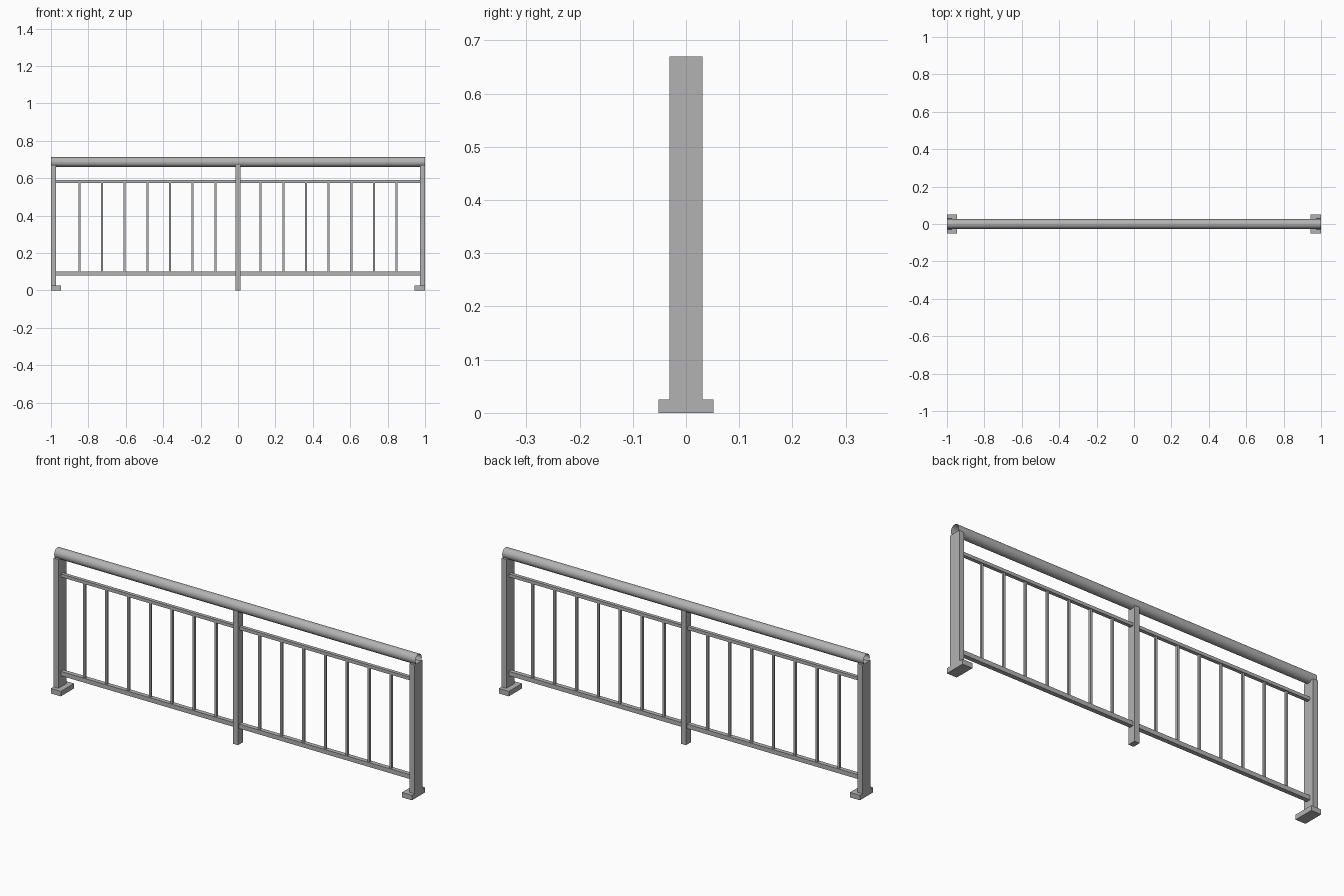
import bpy
import math

cube = bpy.data.objects.get("Cube")
if cube:
    bpy.data.objects.remove(cube, do_unlink=True)

# Single painted metal colour
metal = bpy.data.materials.new("grey_metal")
metal.use_nodes = True
GREY = (0.45, 0.45, 0.45, 1)
metal.diffuse_color = GREY
metal.node_tree.nodes["Principled BSDF"].inputs["Base Color"].default_value = GREY


def box(name, x, y, z):
    """Box given by its (low, high) range on each axis."""
    ranges = (x, y, z)
    bpy.ops.mesh.primitive_cube_add(size=1, location=[(a + b) / 2 for a, b in ranges])
    obj = bpy.context.object
    obj.name = name
    obj.scale = [b - a for a, b in ranges]
    bpy.ops.object.transform_apply(location=False, rotation=False, scale=True)
    obj.data.materials.append(metal)
    return obj


def span(side, inner, outer):
    """Range in x, mirrored to the given side."""
    return tuple(sorted((side * inner, side * outer)))


POST_TOP = 0.67
RAIL_RADIUS = 0.026
LOWER = (0.08, 0.102)
UPPER = (0.573, 0.589)
PICKETS = 7
SPACING = 0.1212

# Handrail: open-ended round tube
bpy.ops.mesh.primitive_cylinder_add(
    vertices=24, radius=RAIL_RADIUS, depth=2, end_fill_type='NOTHING',
    location=(0, 0, 0.686), rotation=(0, math.pi / 2, 0))
rail = bpy.context.object
rail.name = "handrail"
rail.data.materials.append(metal)
bpy.ops.object.shade_smooth_by_angle()

# Middle post
box("middle_post", (-0.014, 0.014), (-0.02, 0.02), (0, POST_TOP))

for side, label in ((-1, "right"), (1, "left")):
    # End post and its foot
    box(f"{label}_end_post", span(side, 0.973, 1), (-0.031, 0.031), (0, POST_TOP))
    box(f"{label}_foot", span(side, 0.945, 1), (-0.052, 0.052), (0, 0.025))

    # Horizontal bars between the posts
    box(f"{label}_lower_bar", span(side, 0.014, 0.973), (-0.011, 0.011), LOWER)
    box(f"{label}_upper_bar", span(side, 0.014, 0.973), (-0.009, 0.009), UPPER)

    # Vertical pickets
    for i in range(1, PICKETS + 1):
        x = side * i * SPACING
        box(f"{label}_picket_{i}", (x - 0.0055, x + 0.0055), (-0.0055, 0.0055),
            (LOWER[1], UPPER[0]))
